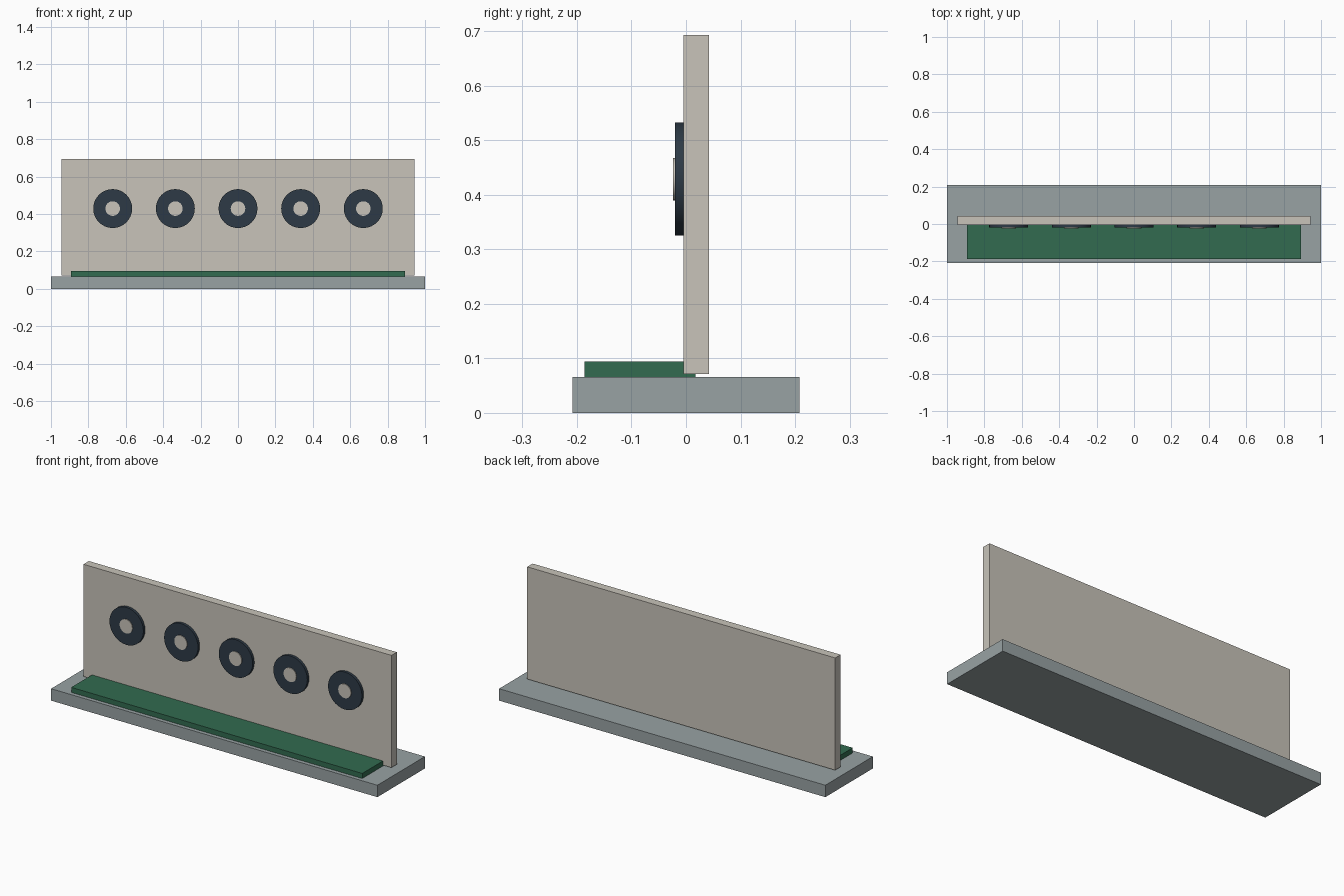
import bpy
import math

cube = bpy.data.objects.get("Cube")
if cube:
    bpy.data.objects.remove(cube, do_unlink=True)


def material(name, rgb):
    mat = bpy.data.materials.new(name)
    mat.use_nodes = True
    color = (*rgb, 1)
    mat.diffuse_color = color
    mat.node_tree.nodes["Principled BSDF"].inputs["Base Color"].default_value = color
    return mat


def box(name, low, high, mat):
    center = [(a + b) / 2 for a, b in zip(low, high)]
    bpy.ops.mesh.primitive_cube_add(size=1, location=center)
    obj = bpy.context.object
    obj.name = name
    obj.scale = [b - a for a, b in zip(low, high)]
    bpy.ops.object.transform_apply(location=False, rotation=False, scale=True)
    obj.data.materials.append(mat)


def disc(name, x, z, radius, front, back, mat):
    bpy.ops.mesh.primitive_cylinder_add(
        vertices=32, radius=radius, depth=back - front,
        location=(x, (front + back) / 2, z), rotation=(math.pi / 2, 0, 0))
    obj = bpy.context.object
    obj.name = name
    obj.data.materials.append(mat)
    bpy.ops.object.shade_smooth_by_angle(angle=math.radians(30))


grey = material("blue grey", (0.314, 0.361, 0.371))
green = material("dark green", (0.032, 0.147, 0.08))
cream = material("warm off white", (0.58, 0.55, 0.49))
navy = material("dark slate", (0.026, 0.042, 0.061))

# Base slab, mat and upright panel
box("base", (-1, -0.208, 0), (1, 0.208, 0.066), grey)
box("mat", (-0.892, -0.186, 0.066), (0.892, 0.017, 0.094), green)
box("panel", (-0.944, -0.005, 0.071), (0.944, 0.042, 0.693), cream)

# Row of round targets with raised centres
for i in range(5):
    x = (i - 2) * 0.335
    disc(f"target_ring_{i + 1}", x, 0.429, 0.104, -0.02, -0.005, navy)
    disc(f"target_centre_{i + 1}", x, 0.429, 0.039, -0.024, -0.012, cream)
